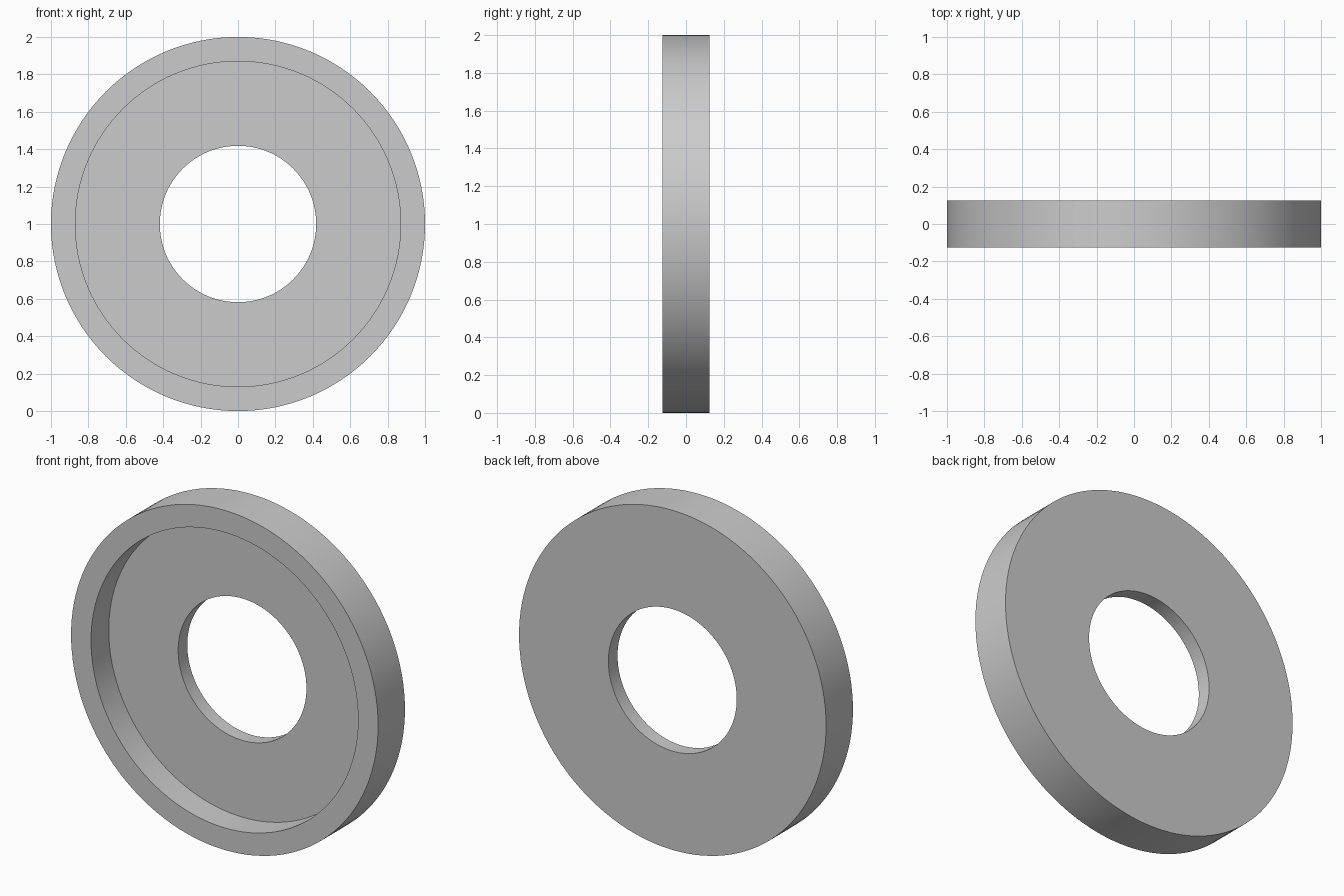
import bpy, bmesh, math
from mathutils import Matrix, Vector

if "Cube" in bpy.data.objects:
    bpy.data.objects.remove(bpy.data.objects["Cube"])

SEGMENTS = 128

# Cross-section of the ring as (radius, y): flat back, recessed front, raised rim
PROFILE = [(0.418, 0.125), (1.0, 0.125), (1.0, -0.125),
           (0.87, -0.125), (0.87, 0.04), (0.418, 0.04)]

grey = bpy.data.materials.new("plain grey")
grey.diffuse_color = (0.6, 0.6, 0.6, 1.0)
grey.use_nodes = True
grey.node_tree.nodes["Principled BSDF"].inputs["Base Color"].default_value = grey.diffuse_color

# Sweep the cross-section around the y axis
bm = bmesh.new()
rings = []
for i in range(SEGMENTS):
    turn = Matrix.Rotation(2 * math.pi * i / SEGMENTS, 3, 'Y')
    rings.append([bm.verts.new(turn @ Vector((r, y, 0)) + Vector((0, 0, 1)))
                  for r, y in PROFILE])
n = len(PROFILE)
for i in range(SEGMENTS):
    a, b = rings[i], rings[(i + 1) % SEGMENTS]
    for j in range(n):
        k = (j + 1) % n
        bm.faces.new((a[j], a[k], b[k], b[j]))
bmesh.ops.recalc_face_normals(bm, faces=bm.faces)

mesh = bpy.data.meshes.new("recessed_ring")
bm.to_mesh(mesh)
bm.free()
mesh.materials.append(grey)
ring = bpy.data.objects.new("recessed_ring", mesh)
bpy.context.collection.objects.link(ring)

# Smooth round walls, crisp rims
bpy.context.view_layer.objects.active = ring
ring.select_set(True)
bpy.ops.object.shade_smooth_by_angle(angle=math.radians(30))
